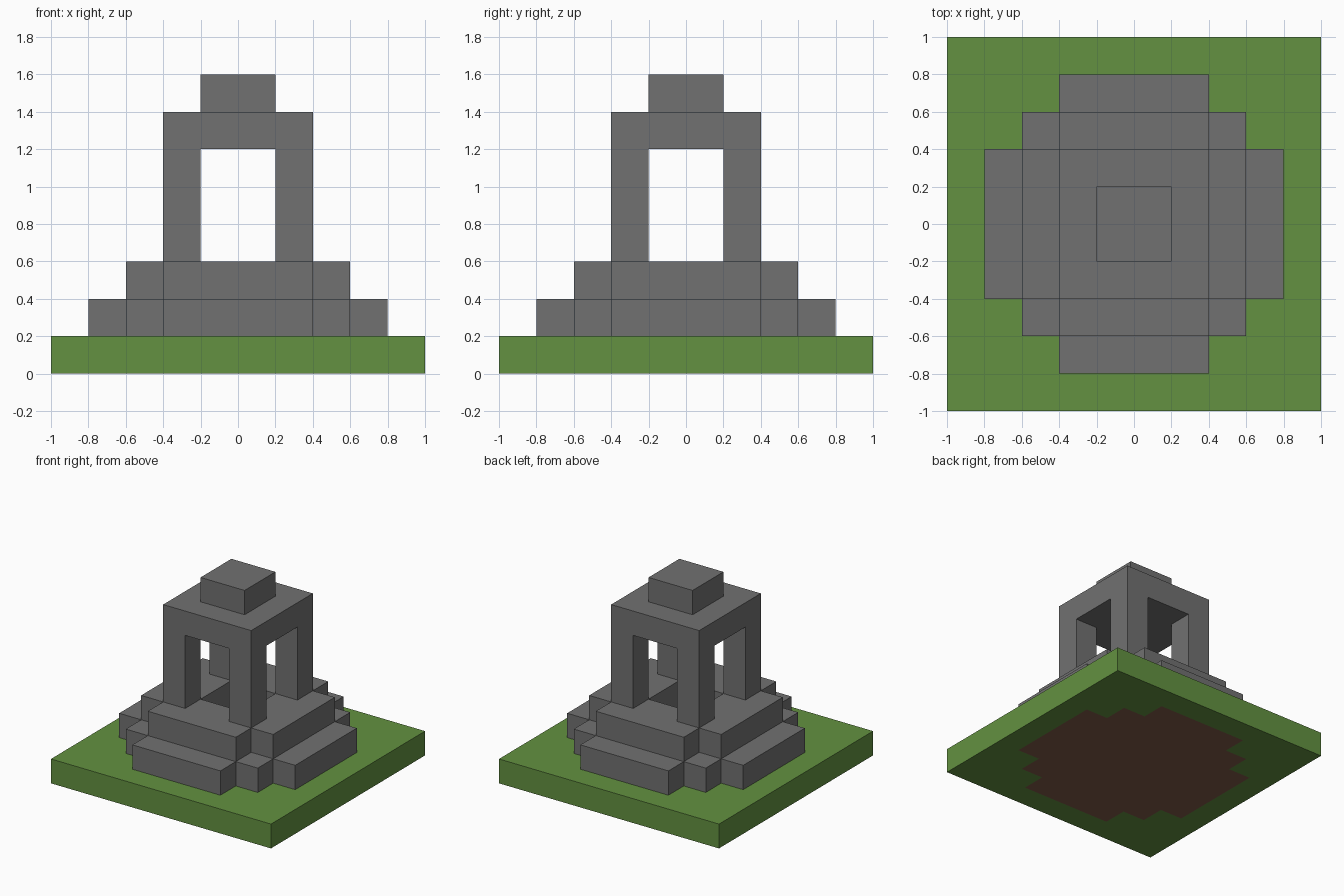
import bpy
import bmesh

if "Cube" in bpy.data.objects:
    bpy.data.objects.remove(bpy.data.objects["Cube"], do_unlink=True)

U = 0.2  # block size


def material(name, rgb):
    mat = bpy.data.materials.new(name)
    mat.use_nodes = True
    mat.diffuse_color = (*rgb, 1)
    mat.node_tree.nodes["Principled BSDF"].inputs["Base Color"].default_value = (*rgb, 1)
    return mat


stone = material("grey stone", (0.165, 0.165, 0.165))
grass = material("green grass", (0.125, 0.285, 0.052))
soil = material("brown soil", (0.216, 0.107, 0.067))


def square(r, cx=0, cy=0):
    return [(cx + sx * r, cy + sy * r) for sx, sy in ((1, 1), (-1, 1), (-1, -1), (1, -1))]


def stepped(corner):
    """Turn one stepped corner through four quarter turns into a closed outline."""
    loop, pts = [], corner
    for _ in range(4):
        loop += pts
        pts = [(-y, x) for x, y in pts]
    return loop


def prism(name, outline, bottom, top, mat, hole=None):
    """Flat outline, optionally with a hole, raised between two block levels."""
    bm = bmesh.new()
    edges = []
    for loop in filter(None, (outline, hole)):
        verts = [bm.verts.new((x * U, y * U, bottom * U)) for x, y in loop]
        edges += [bm.edges.new((v, verts[i - 1])) for i, v in enumerate(verts)]
    bmesh.ops.triangle_fill(bm, edges=edges, use_beauty=True)
    grown = bmesh.ops.extrude_face_region(bm, geom=bm.faces[:])["geom"]
    raised = [g for g in grown if isinstance(g, bmesh.types.BMVert)]
    bmesh.ops.translate(bm, verts=raised, vec=(0, 0, (top - bottom) * U))
    bmesh.ops.recalc_face_normals(bm, faces=bm.faces[:])
    mesh = bpy.data.meshes.new(name)
    bm.to_mesh(mesh)
    bm.free()
    mesh.materials.append(mat)
    obj = bpy.data.objects.new(name, mesh)
    bpy.context.collection.objects.link(obj)
    return obj


wide = stepped([(4, 2), (3, 2), (3, 3), (2, 3), (2, 4)])
cross = stepped([(3, 2), (2, 2), (2, 3)])
shaft = square(1)

# Ground: grass around a soil core
prism("lawn", square(5), 0, 1, grass, hole=wide)
prism("soil_core", wide, 0, 1, soil)

# Stepped base around an open shaft
prism("lower_step", wide, 1, 2, stone, hole=shaft)
prism("upper_step", cross, 2, 3, stone, hole=shaft)

# Four corner pillars
for side, sx in (("left", 1), ("right", -1)):
    for end, sy in (("front", -1), ("back", 1)):
        prism(f"{end}_{side}_pillar", square(0.5, 1.5 * sx, 1.5 * sy), 3, 6, stone)

# Roof and cap
prism("roof_slab", square(2), 6, 7, stone)
prism("roof_cap", square(1), 7, 8, stone)
